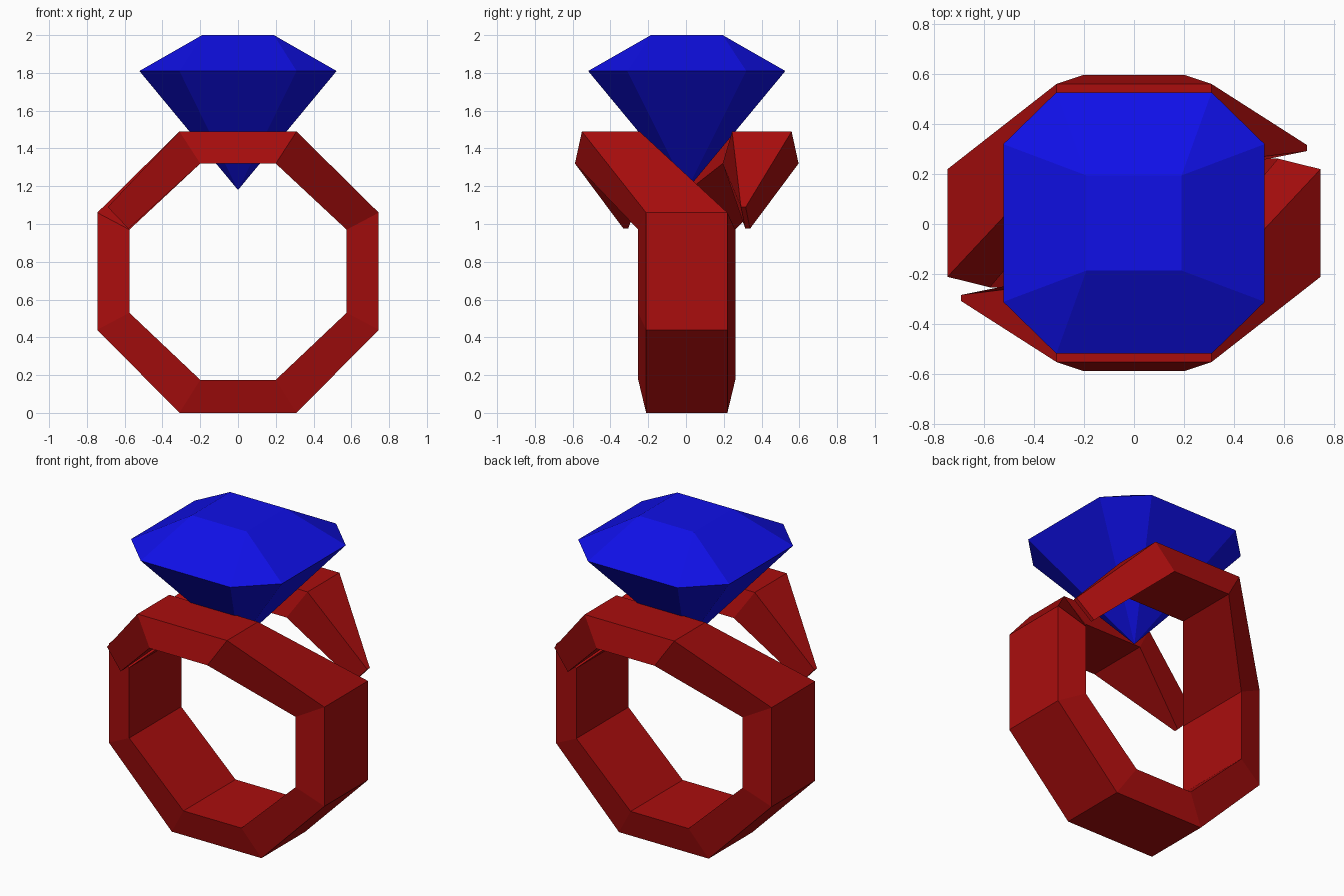
import bpy
import bmesh
from mathutils import Vector

cube = bpy.data.objects.get("Cube")
if cube:
    bpy.data.objects.remove(cube, do_unlink=True)

OFFSET_Y = 0.004


def material(name, color):
    mat = bpy.data.materials.new(name)
    mat.use_nodes = True
    mat.diffuse_color = color
    mat.node_tree.nodes["Principled BSDF"].inputs["Base Color"].default_value = color
    return mat


def make_object(name, bm, mat):
    bmesh.ops.recalc_face_normals(bm, faces=bm.faces)
    mesh = bpy.data.meshes.new(name)
    bm.to_mesh(mesh)
    bm.free()
    mesh.materials.append(mat)
    obj = bpy.data.objects.new(name, mesh)
    bpy.context.collection.objects.link(obj)
    return obj


red = material("deep red", (0.4, 0.004, 0.004, 1))
blue = material("gem blue", (0.005, 0.005, 0.8, 1))

# Half of the open band, from the pointed front tip down to the base.
# Each section: outer x, z, y from, y to; inner x, z, y from, y to
OUTER_Y, INNER_Y = (-0.215, 0.215), (-0.257, 0.257)
half = [
    ((-0.69, 1.09, -0.312, -0.287), (-0.58, 0.975, -0.335, -0.31)),
    ((-0.31, 1.49, -0.555, -0.24), (-0.2, 1.32, -0.592, -0.19)),
    ((0.31, 1.49, -0.555, -0.25), (0.2, 1.32, -0.592, -0.19)),
    ((0.745, 1.06, *OUTER_Y), (0.575, 0.97, *INNER_Y)),
    ((0.745, 0.44, *OUTER_Y), (0.575, 0.53, *INNER_Y)),
    ((0.31, 0, *OUTER_Y), (0.2, 0.175, *INNER_Y)),
]


def half_turn(section):
    return tuple((-x, z, -y1, -y0) for x, z, y0, y1 in section)


sections = half + [half_turn(s) for s in reversed(half)]

# Band swept through all sections
bm = bmesh.new()
rings = []
for (ox, oz, oa, ob), (ix, iz, ia, ib) in sections:
    corners = [(ox, oa, oz), (ox, ob, oz), (ix, ib, iz), (ix, ia, iz)]
    rings.append([bm.verts.new((x, y + OFFSET_Y, z)) for x, y, z in corners])
for a, b in zip(rings, rings[1:]):
    for i in range(4):
        j = (i + 1) % 4
        bm.faces.new((a[i], a[j], b[j], b[i]))
bm.faces.new(rings[0])
bm.faces.new(rings[-1])
make_object("ring_band", bm, red)

# Cut gem: square table, eight-sided girdle and a pointed base
bm = bmesh.new()
points = [Vector((0, 0, 1.18))]
for sx in (-1, 1):
    for sy in (-1, 1):
        points += [Vector((sx * x, sy * y, z)) for x, y, z in
                   ((0.19, 0.19, 2), (0.31, 0.522, 1.81), (0.522, 0.315, 1.81))]
for p in points:
    bm.verts.new(p + Vector((0, OFFSET_Y, 0)))
bmesh.ops.convex_hull(bm, input=bm.verts)
make_object("gem", bm, blue)
